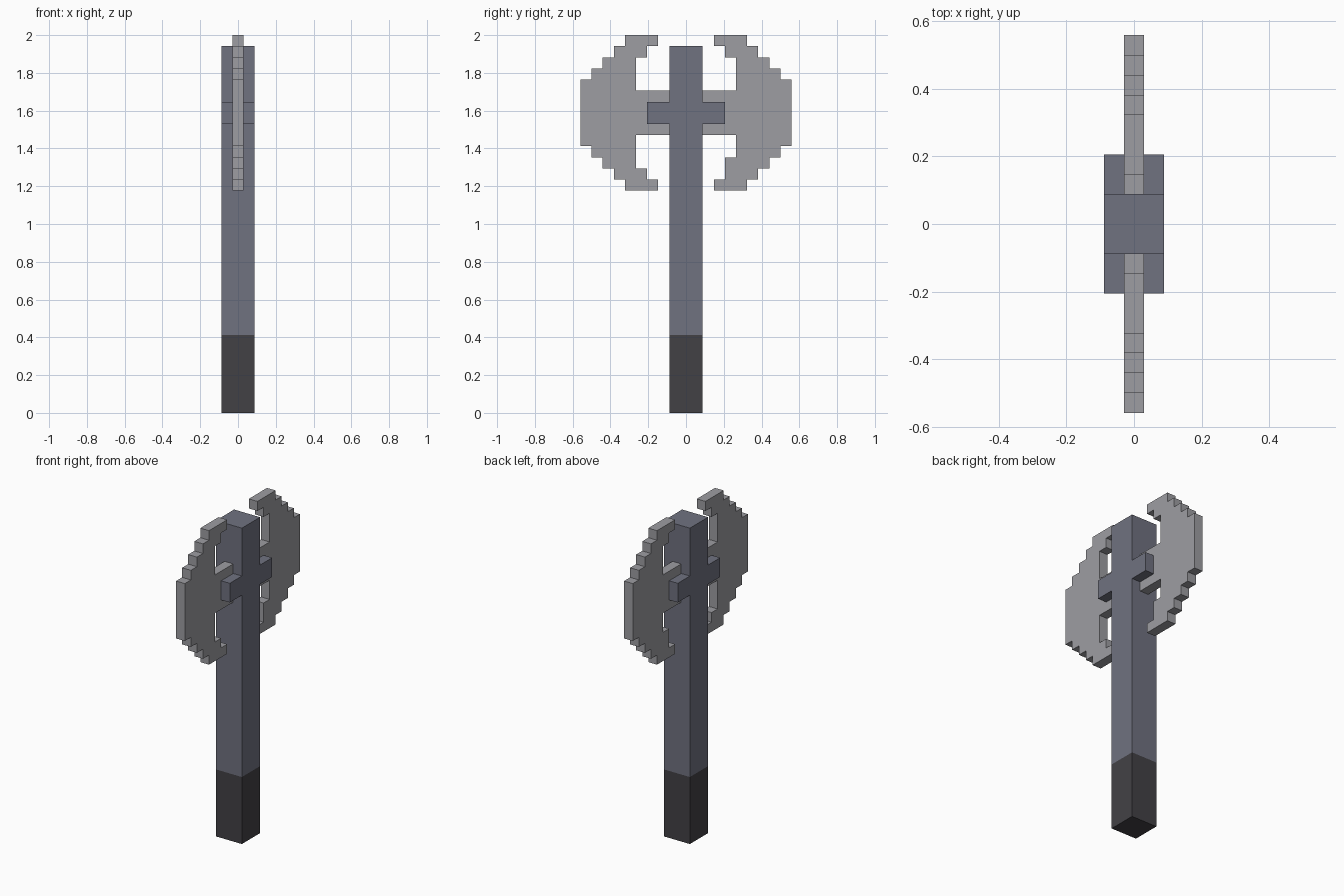
import bpy
import bmesh

cube = bpy.data.objects.get("Cube")
if cube:
    bpy.data.objects.remove(cube, do_unlink=True)

U = 2 / 34  # one block of the stepped grid


def material(name, rgb):
    m = bpy.data.materials.new(name)
    m.use_nodes = True
    m.diffuse_color = (*rgb, 1)
    m.node_tree.nodes["Principled BSDF"].inputs["Base Color"].default_value = (*rgb, 1)
    return m


steel = material("light steel", (0.337, 0.337, 0.361))
iron = material("slate iron", (0.162, 0.168, 0.216))
leather = material("dark grip", (0.055, 0.053, 0.060))


def prism(name, outline, half_width, mat):
    """Extrude a (y, z) outline, in blocks, along x."""
    bm = bmesh.new()
    face = bm.faces.new([bm.verts.new((-half_width * U, y * U, z * U)) for y, z in outline])
    side = bmesh.ops.extrude_face_region(bm, geom=[face])["geom"]
    bmesh.ops.translate(bm, vec=(2 * half_width * U, 0, 0),
                        verts=[g for g in side if isinstance(g, bmesh.types.BMVert)])
    bmesh.ops.recalc_face_normals(bm, faces=bm.faces)
    mesh = bpy.data.meshes.new(name)
    bm.to_mesh(mesh)
    bm.free()
    mesh.materials.append(mat)
    obj = bpy.data.objects.new(name, mesh)
    bpy.context.collection.objects.link(obj)
    return obj


def block(name, y0, y1, z0, z1, mat):
    return prism(name, [(y0, z0), (y1, z0), (y1, z1), (y0, z1)], 1.5, mat)


# Handle
block("grip", -1.5, 1.5, 0, 7, leather)
block("shaft", -1.5, 1.5, 7, 33, iron)


def blade(name, side, hook):
    """Stepped crescent with an arm to the shaft; hook is the lower barb height."""
    # Outer edge climbs in steps, then mirrors about the middle height
    lower = []
    for i in range(5):
        lower += [(5.5 + i, 20 + i), (5.5 + i, 21 + i)]
    lower.pop()
    outer = lower + [(y, 54 - z) for y, z in reversed(lower)]
    # Inner edge, top to bottom, with the arm between the two gaps
    inner = [(2.5, 34), (2.5, 33), (3.5, 33), (3.5, 32), (4.5, 32), (4.5, 29),
             (1.5, 29), (1.5, 25), (4.5, 25), (4.5, 21 + hook), (3.5, 21 + hook),
             (3.5, 21), (2.5, 21), (2.5, 20)]
    prism(name, [(side * y, z) for y, z in outer + inner], 0.5, steel)


# Two blades and the socket lugs that clamp them
for label, side, hook in (("front", -1, 1), ("back", 1, 2)):
    blade(label + "_blade", side, hook)
    block(label + "_lug", side * 1.5, side * 3.5, 26, 28, iron)
